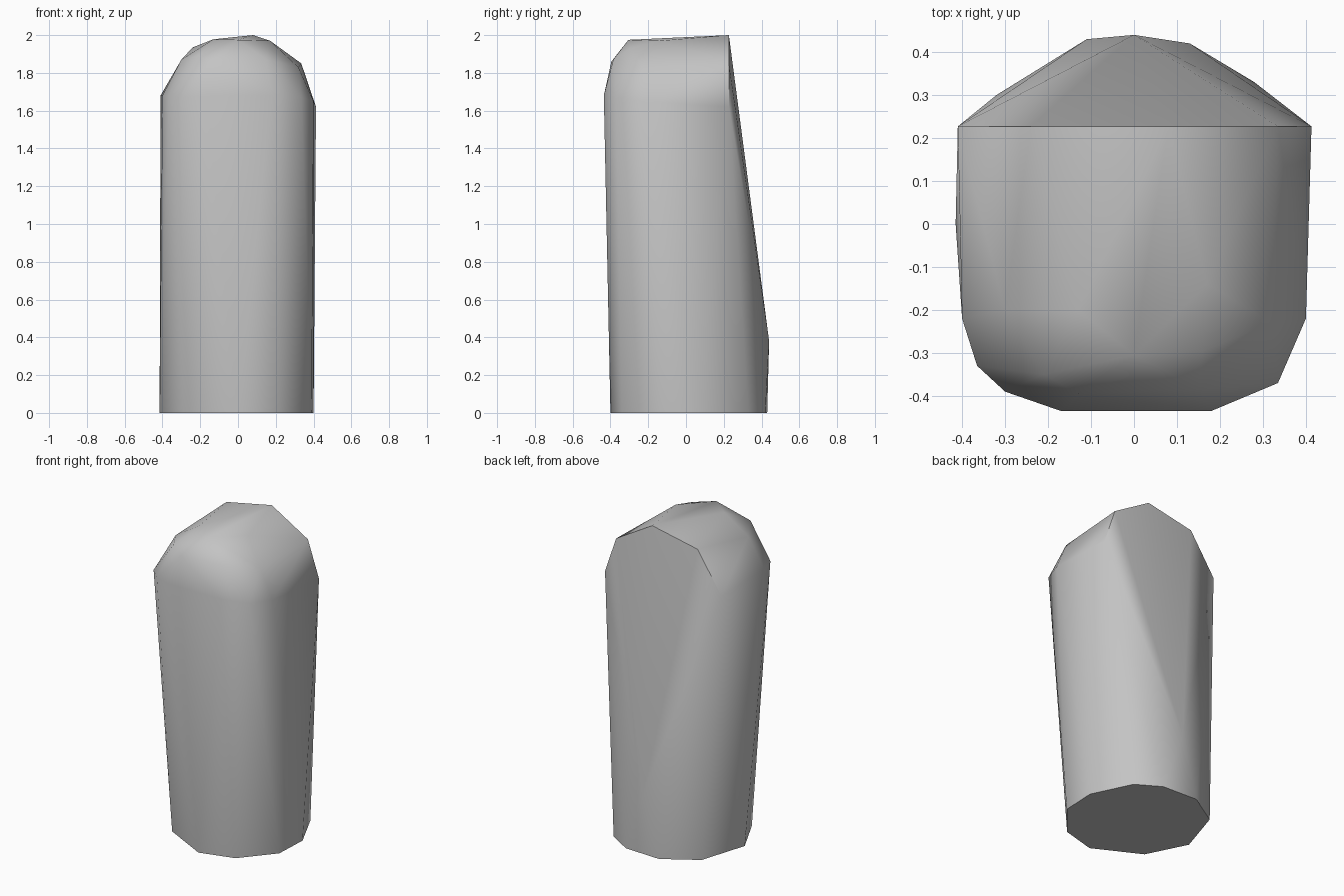
import bpy, bmesh, math

cube = bpy.data.objects.get("Cube")
if cube:
    bpy.data.objects.remove(cube, do_unlink=True)

# One plain grey
grey = bpy.data.materials.new("plain_grey")
grey.use_nodes = True
color = (0.55, 0.55, 0.55, 1)
grey.diffuse_color = color
grey.node_tree.nodes["Principled BSDF"].inputs["Base Color"].default_value = color

# Flat base outline (x, y)
base = [(.40, .08), (.39, -.14), (.22, -.34), (0, -.40), (-.29, -.25),
        (-.415, 0), (-.32, .30), (-.11, .43), (.13, .42), (.28, .33)]
# Rim of the flat sloping back (x, z)
back_y = .227
back_rim = [(-.41, 1.68), (-.24, 1.935), (.08, 2), (.335, 1.85), (.413, 1.62)]
# Shoulder where the walls meet the rounded top
shoulder = [(.40, -.22, 1.65), (.335, -.37, 1.67), (.18, -.435, 1.68),
            (-.17, -.435, 1.68), (-.30, -.39, 1.67), (-.365, -.33, 1.68),
            (-.40, -.22, 1.68)]
# Facets of the rounded top
crown = [(.32, -.23, 1.83), (.15, -.385, 1.87), (.16, -.295, 1.93),
         (0, -.305, 1.975), (-.13, -.395, 1.86), (-.21, -.35, 1.89),
         (-.30, -.20, 1.87), (-.13, -.20, 1.978), (.17, -.14, 1.97)]
# Lower bulge of the back
bulge = [(0, .44, .38)]

points = [(x, y, 0) for x, y in base]
points += [(x, back_y, z) for x, z in back_rim]
points += shoulder + crown + bulge

# Wrap the outlines in one convex body
bm = bmesh.new()
for p in points:
    bm.verts.new(p)
bmesh.ops.convex_hull(bm, input=bm.verts[:])
loose = [v for v in bm.verts if not v.link_faces]
bmesh.ops.delete(bm, geom=loose, context='VERTS')
bmesh.ops.recalc_face_normals(bm, faces=bm.faces[:])
mesh = bpy.data.meshes.new("rounded_block")
bm.to_mesh(mesh)
bm.free()
mesh.materials.append(grey)

block = bpy.data.objects.new("rounded_block", mesh)
bpy.context.collection.objects.link(block)
bpy.ops.object.select_all(action='DESELECT')
block.select_set(True)
bpy.context.view_layer.objects.active = block
bpy.ops.object.shade_smooth_by_angle(angle=math.radians(42))
